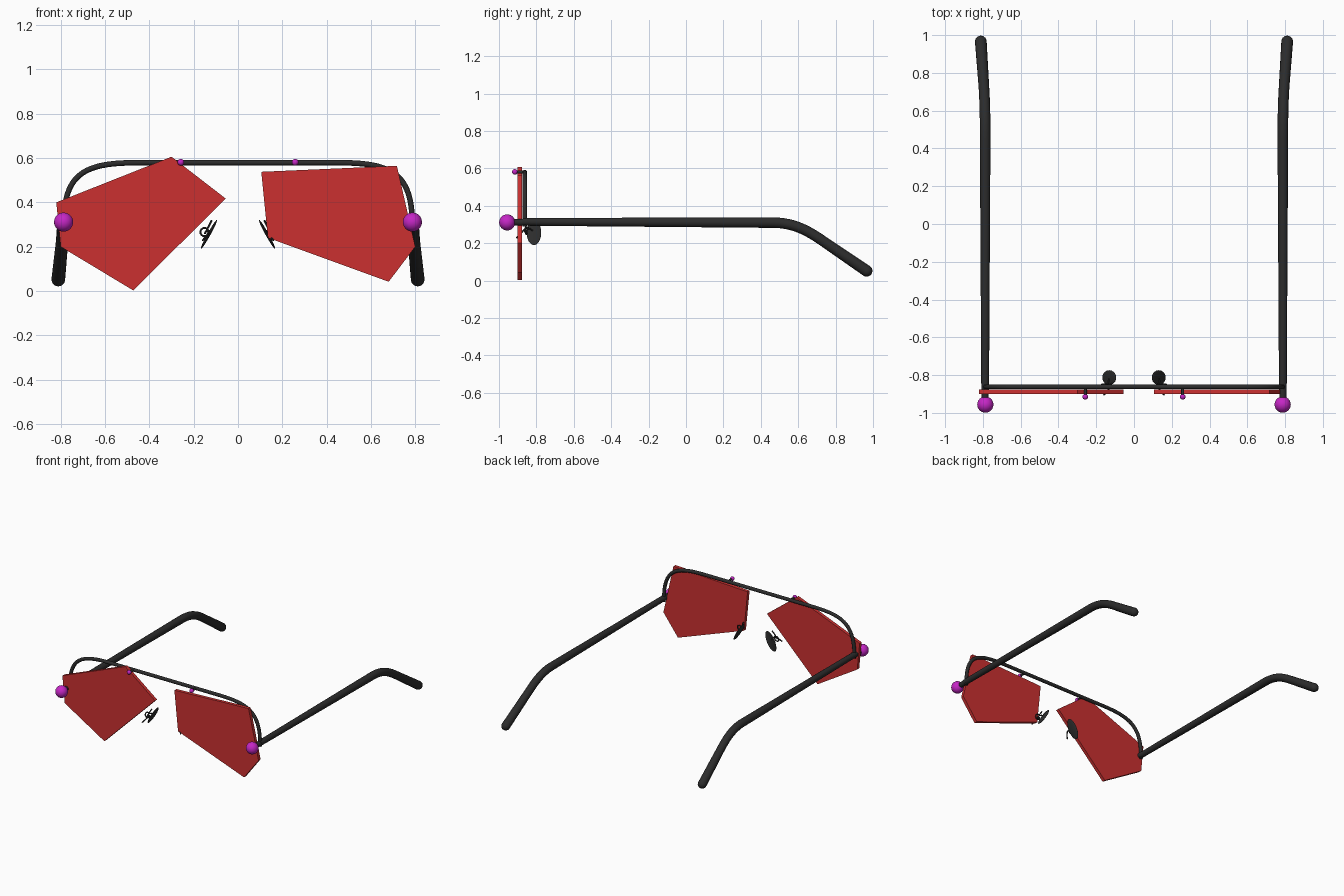
import bpy, bmesh, math
from mathutils import Vector, Matrix

if "Cube" in bpy.data.objects:
    bpy.data.objects.remove(bpy.data.objects["Cube"], do_unlink=True)


def material(name, rgb):
    m = bpy.data.materials.new(name)
    m.use_nodes = True
    m.diffuse_color = (*rgb, 1)
    bsdf = m.node_tree.nodes["Principled BSDF"]
    bsdf.inputs["Base Color"].default_value = (*rgb, 1)
    bsdf.inputs["Roughness"].default_value = 0.5
    return m


RED = material("lens red", (0.60, 0.03, 0.03))
BLACK = material("frame black", (0.025, 0.025, 0.025))
MAGENTA = material("bead magenta", (0.56, 0.02, 0.56))


def mesh_object(name, bm, mat, smooth=True):
    bmesh.ops.recalc_face_normals(bm, faces=bm.faces[:])
    me = bpy.data.meshes.new(name)
    bm.to_mesh(me)
    bm.free()
    me.materials.append(mat)
    ob = bpy.data.objects.new(name, me)
    bpy.context.collection.objects.link(ob)
    if smooth:
        bpy.ops.object.select_all(action='DESELECT')
        ob.select_set(True)
        bpy.context.view_layer.objects.active = ob
        bpy.ops.object.shade_smooth_by_angle(angle=math.radians(40))
    return ob


def tube(name, points, radii, mat, sides=16):
    """Sweep a round section along a path, with one radius per point."""
    pts = [Vector(p) for p in points]
    if not isinstance(radii, (list, tuple)):
        radii = [radii] * len(pts)
    bm = bmesh.new()
    rings = []
    frame = None
    for i, p in enumerate(pts):
        t = (pts[min(i + 1, len(pts) - 1)] - pts[max(i - 1, 0)]).normalized()
        if frame is None:
            axis = Vector((0, 0, 1)) if abs(t.z) < 0.9 else Vector((0, 1, 0))
            u = (axis - t * axis.dot(t)).normalized()
        else:
            u = (frame - t * frame.dot(t)).normalized()
        frame = u
        v = t.cross(u)
        rings.append([bm.verts.new(p + radii[i] * (u * math.cos(a) + v * math.sin(a)))
                      for a in (2 * math.pi * k / sides for k in range(sides))])
    for a, b in zip(rings, rings[1:]):
        for k in range(sides):
            n = (k + 1) % sides
            bm.faces.new((a[k], a[n], b[n], b[k]))
    bm.faces.new(rings[0])
    bm.faces.new(rings[-1])
    return mesh_object(name, bm, mat)


def ball(name, centre, scale, mat, rotation=Matrix()):
    bm = bmesh.new()
    bmesh.ops.create_uvsphere(bm, u_segments=24, v_segments=16, radius=1)
    bm.transform(Matrix.Translation(centre) @ rotation @ Matrix.Diagonal((*scale, 1)))
    return mesh_object(name, bm, mat)


def bezier(p0, p1, p2, p3, n):
    p0, p1, p2, p3 = map(Vector, (p0, p1, p2, p3))
    return [p0 * (1 - t) ** 3 + p1 * 3 * t * (1 - t) ** 2 + p2 * 3 * t * t * (1 - t) + p3 * t ** 3
            for t in (i / n for i in range(n + 1))]


def lens(name, outline):
    bm = bmesh.new()
    face = bm.faces.new([bm.verts.new((x, -0.90, z)) for x, z in outline])
    out = bmesh.ops.extrude_face_region(bm, geom=[face])
    bmesh.ops.translate(bm, vec=(0, 0.024, 0),
                        verts=[g for g in out["geom"] if isinstance(g, bmesh.types.BMVert)])
    return mesh_object(name, bm, RED, smooth=False)


# Two angular, mismatched lenses
lens("right_lens", [(-0.82, 0.40), (-0.30, 0.606), (-0.055, 0.417), (-0.473, 0.003), (-0.80, 0.20)])
lens("left_lens", [(0.105, 0.538), (0.717, 0.565), (0.80, 0.20), (0.68, 0.042), (0.135, 0.24)])

# Brow wire: rises from each hinge and runs straight across
Y = -0.862
half = bezier((-0.787, Y, 0.29), (-0.787, Y, 0.52), (-0.71, Y, 0.579), (-0.46, Y, 0.579), 20)
brow = half + [Vector((-p.x, p.y, p.z)) for p in reversed(half)]
tube("brow_wire", brow, 0.0125, BLACK)

for side, s in (("right", -1), ("left", 1)):
    # Temple arm: straight, then a soft bend down to a rounded tip
    path = [(s * 0.788, -0.875, 0.314), (s * 0.788, 0.44, 0.310)]
    path += [tuple(p) for p in bezier((s * 0.788, 0.47, 0.310), (s * 0.788, 0.58, 0.307),
                                      (s * 0.790, 0.65, 0.268), (s * 0.795, 0.73, 0.213), 12)]
    radii = [0.0205] + [0.028] * (len(path) - 1)
    tip, back = Vector((s * 0.811, 0.966, 0.052)), Vector((s * 0.795, 0.73, 0.213))
    aim = (tip - back).normalized()
    for k in range(7):
        a = k * math.pi / 2 / 6
        path.append(tuple(tip + aim * 0.031 * math.sin(a)))
        radii.append(max(0.031 * math.cos(a), 0.001))
    tube(side + "_temple_arm", path, radii, BLACK)

    # Hinge pin and large bead
    tube(side + "_hinge_pin", [(s * 0.788, -0.94, 0.312), (s * 0.788, -0.86, 0.312)], 0.0185, BLACK)
    ball(side + "_hinge_bead", (s * 0.787, -0.956, 0.311), (0.043,) * 3, MAGENTA)

    # Small bead on a pin at the brow
    tube(side + "_brow_pin", [(s * 0.258, -0.91, 0.58), (s * 0.258, -0.86, 0.58)], 0.008, BLACK)
    ball(side + "_brow_bead", (s * 0.258, -0.915, 0.581), (0.015,) * 3, MAGENTA)

    # Nose pad: thin tilted oval
    tilt = Matrix.Rotation(-s * math.radians(29), 4, 'Y')
    ball(side + "_nose_pad", (s * 0.131, -0.813, 0.256), (0.007, 0.039, 0.075), BLACK, tilt)

    # Pad wire: loops once behind the lens and hooks through to its front
    c = Vector((s * 0.151, -0.845, 0.266))
    wire = [(s * 0.128, -0.813, 0.262), (s * 0.135, -0.83, 0.275)]
    for k in range(13):
        a = math.pi * 0.75 - 2 * math.pi * k / 12
        wire.append((c.x + s * 0.019 * math.cos(a), c.y - 0.0012 * k, c.z + 0.019 * math.sin(a)))
    wire += [(s * 0.134, -0.875, 0.262), (s * 0.145, -0.892, 0.245), (s * 0.160, -0.905, 0.228)]
    tube(side + "_pad_wire", wire, 0.0045, BLACK, 8)

    # Slim brace running alongside the pad
    tube(side + "_pad_brace", [(s * 0.119, -0.845, 0.318), (s * 0.131, -0.855, 0.295),
                               (s * 0.150, -0.862, 0.258)], 0.0045, BLACK, 8)
